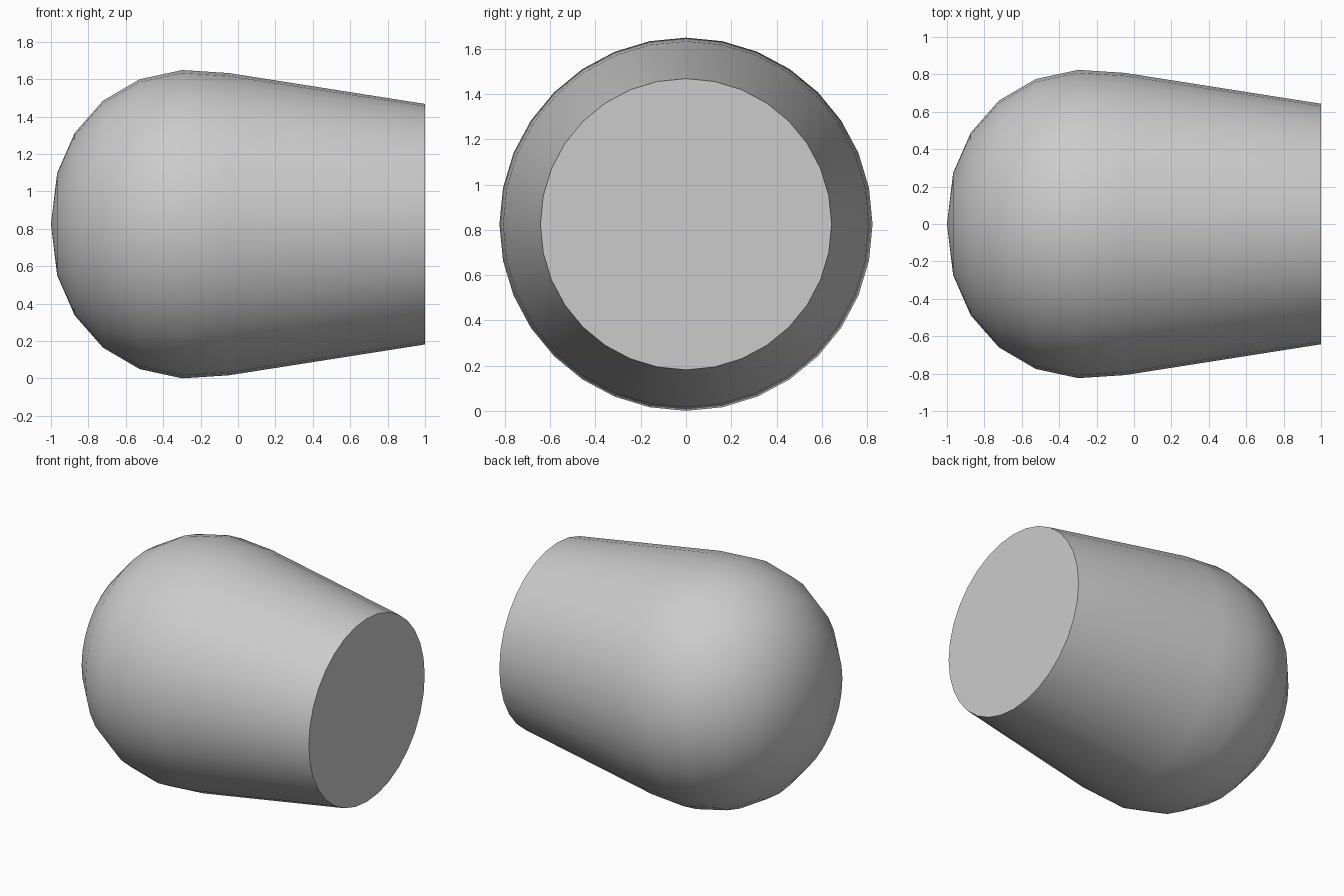
import bpy, bmesh, math

if "Cube" in bpy.data.objects:
    bpy.data.objects.remove(bpy.data.objects["Cube"])

# Half profile (x, radius) revolved around the x axis
PROFILE = [(-0.967, 0.273), (-0.873, 0.488), (-0.722, 0.66), (-0.525, 0.775),
           (-0.298, 0.824), (-0.05, 0.808), (1.0, 0.643)]
SIDES, CENTRE_Z = 32, 0.825

bm = bmesh.new()
rings = []
for x, r in PROFILE:
    rings.append([bm.verts.new((x, r * math.sin(2 * math.pi * i / SIDES),
                                CENTRE_Z + r * math.cos(2 * math.pi * i / SIDES)))
                  for i in range(SIDES)])

# Side walls
for a, b in zip(rings, rings[1:]):
    for i in range(SIDES):
        j = (i + 1) % SIDES
        bm.faces.new((a[i], a[j], b[j], b[i]))

# Rounded nose tip and flat end cap
tip = bm.verts.new((-1, 0, CENTRE_Z))
for i in range(SIDES):
    bm.faces.new((tip, rings[0][(i + 1) % SIDES], rings[0][i]))
bm.faces.new(rings[-1])
bmesh.ops.recalc_face_normals(bm, faces=bm.faces)

mesh = bpy.data.meshes.new("rounded_plug")
bm.to_mesh(mesh)
bm.free()
plug = bpy.data.objects.new("rounded_plug", mesh)
bpy.context.collection.objects.link(plug)

# Smooth body with a crisp rim
bpy.context.view_layer.objects.active = plug
plug.select_set(True)
bpy.ops.object.shade_smooth_by_angle(angle=math.radians(40))
